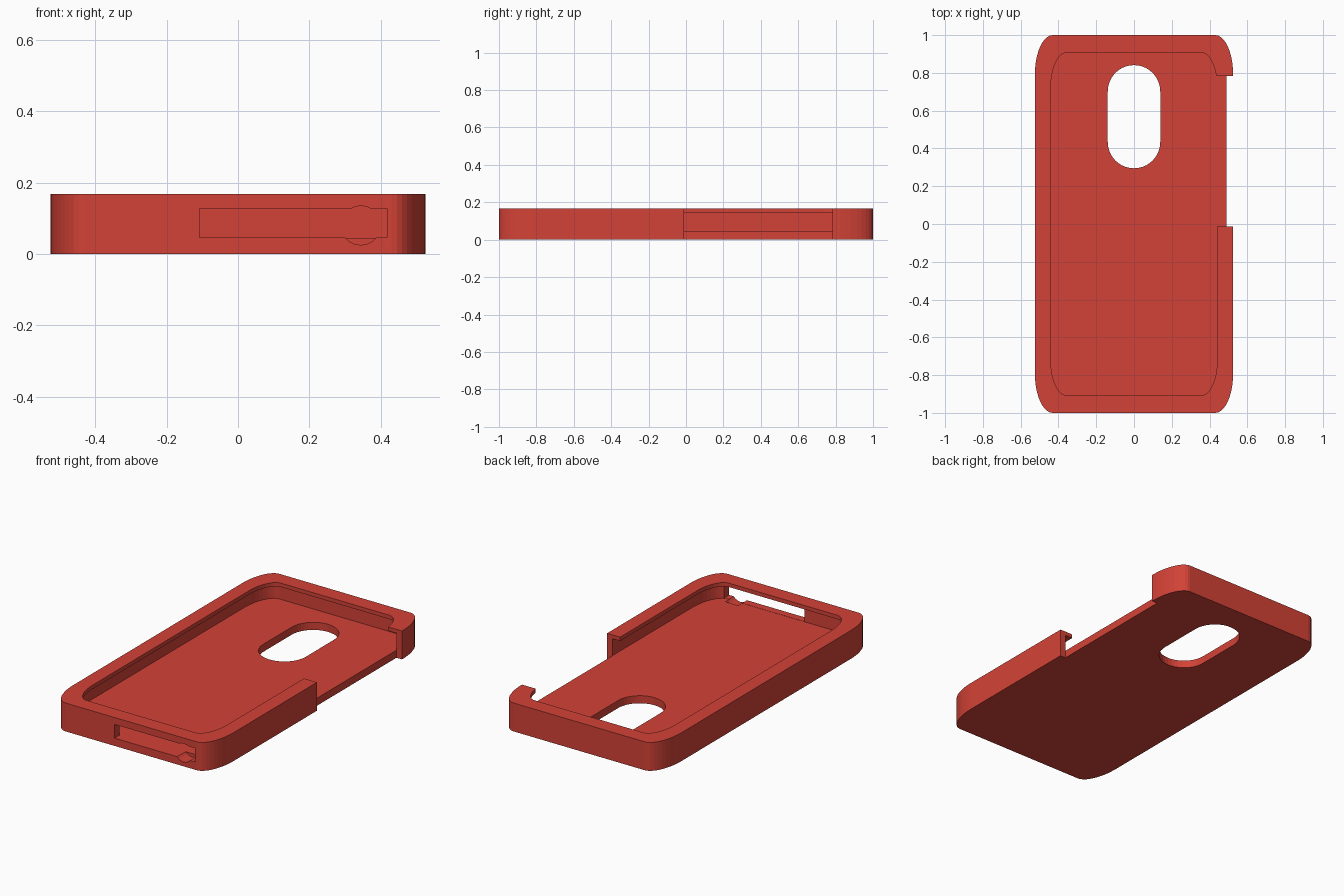
import bpy, bmesh, math

if "Cube" in bpy.data.objects:
    bpy.data.objects.remove(bpy.data.objects["Cube"])

red = bpy.data.materials.new("warm_red")
red.diffuse_color = (0.65, 0.055, 0.038, 1)
red.use_nodes = True
red.node_tree.nodes["Principled BSDF"].inputs["Base Color"].default_value = red.diffuse_color


def rounded(cx, cy, hx, hy, rx, ry, seg=10):
    """Outline of a rectangle with elliptical corners."""
    pts = []
    for q, (sx, sy) in enumerate([(1, 1), (-1, 1), (-1, -1), (1, -1)]):
        for i in range(seg + 1):
            a = math.pi / 2 * (q + i / seg)
            pts.append((cx + sx * (hx - rx) + rx * math.cos(a),
                        cy + sy * (hy - ry) + ry * math.sin(a)))
    return pts


def prism(name, pts, lo, hi, axis="z"):
    """Extrude an outline along z, or an x-z outline along y."""
    bm = bmesh.new()
    put = (lambda p, t: (p[0], p[1], t)) if axis == "z" else (lambda p, t: (p[0], t, p[1]))
    bottom = [bm.verts.new(put(p, lo)) for p in pts]
    top = [bm.verts.new(put(p, hi)) for p in pts]
    bm.faces.new(bottom)
    bm.faces.new(top)
    for i in range(len(pts)):
        j = (i + 1) % len(pts)
        bm.faces.new((bottom[i], bottom[j], top[j], top[i]))
    bmesh.ops.remove_doubles(bm, verts=bm.verts, dist=1e-5)
    bmesh.ops.recalc_face_normals(bm, faces=bm.faces)
    me = bpy.data.meshes.new(name)
    bm.to_mesh(me)
    bm.free()
    me.materials.append(red)
    ob = bpy.data.objects.new(name, me)
    bpy.context.collection.objects.link(ob)
    return ob


def box(x0, x1, y0, y1):
    return [(x0, y0), (x1, y0), (x1, y1), (x0, y1)]


# Case shell
case = prism("phone_case", rounded(0, 0, 0.525, 1.0, 0.095, 0.21), 0, 0.168)

circle = [(0.344 + 0.055 * math.cos(math.tau * i / 20),
           0.08 + 0.055 * math.sin(math.tau * i / 20)) for i in range(20)]

cutters = [
    # Hollow under the lip, and the narrower opening through the lip
    prism("cavity_cutter", rounded(0, 0, 0.49, 0.955, 0.09, 0.2), 0.045, 0.145),
    prism("lip_cutter", rounded(0, 0, 0.44, 0.908, 0.085, 0.18), 0.1, 0.3),
    # Rear camera hole
    prism("camera_cutter", rounded(0, 0.568, 0.139, 0.273, 0.138, 0.14), -0.1, 0.1),
    # Side button gap: wall, then the lip above the floor
    prism("side_wall_cutter", box(0.489, 0.7, -0.012, 0.783), -0.1, 0.3),
    prism("side_lip_cutter", box(0.4, 0.7, -0.012, 0.783), 0.1, 0.3),
    # Port slot and round jack hole in the front end
    prism("port_cutter", box(-0.108, 0.418, 0.046, 0.127), -1.2, -0.93, "y"),
    prism("jack_cutter", circle, -1.2, -0.92, "y"),
]

for c in cutters:
    m = case.modifiers.new(c.name, "BOOLEAN")
    m.operation = "DIFFERENCE"
    m.solver = "EXACT"
    m.object = c

# Bake the cuts and drop the helpers
bpy.context.view_layer.update()
dg = bpy.context.evaluated_depsgraph_get()
baked = bpy.data.meshes.new_from_object(case.evaluated_get(dg))
case.modifiers.clear()
case.data = baked
for c in cutters:
    bpy.data.objects.remove(c)
